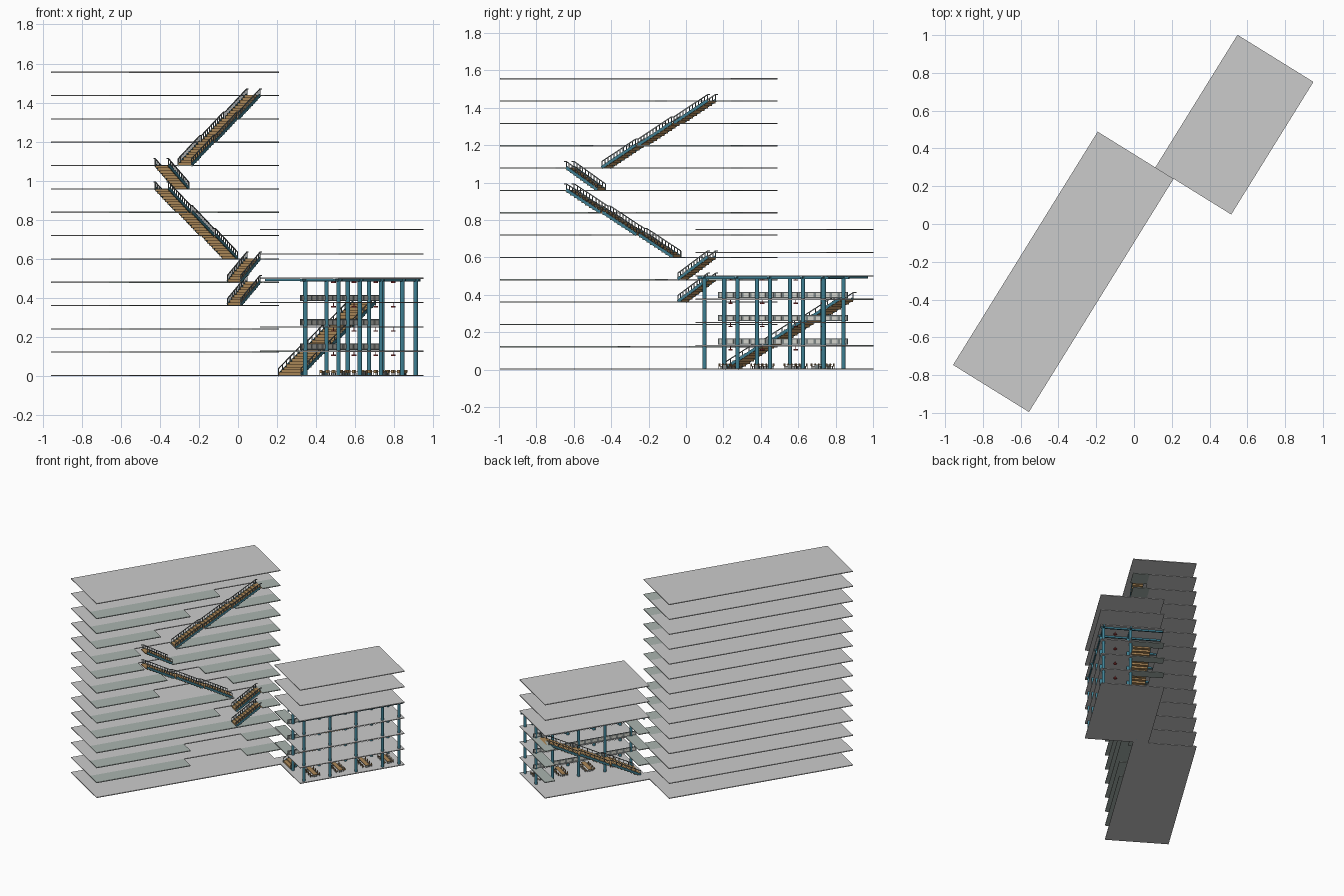
import bpy, bmesh, math
from mathutils import Vector, Matrix

if "Cube" in bpy.data.objects:
    bpy.data.objects.remove(bpy.data.objects["Cube"])

# Local frame: X runs along the buildings, Y across them; all parts are turned together
ANGLE = math.radians(58.2)
U0, UM, U1 = -1.139, 0.314, 1.140          # tower start, shared end line, annex end
T_STEP, A_STEP, THICK = 0.1194, 0.1245, 0.006


def material(name, rgb):
    m = bpy.data.materials.new(name)
    m.diffuse_color = (*rgb, 1)
    m.use_nodes = True
    m.node_tree.nodes["Principled BSDF"].inputs["Base Color"].default_value = m.diffuse_color
    return m


GREEN = material("sage_floor", (0.40, 0.46, 0.43))
WOOD = material("timber", (0.42, 0.25, 0.10))
TEAL = material("teal_steel", (0.05, 0.22, 0.30))
RAIL = material("rail_grey", (0.22, 0.25, 0.25))
PALE = material("pale_panel", (0.70, 0.70, 0.64))
RED = material("red_lamp", (0.45, 0.05, 0.05))


class Part:
    """Collects boxes, bars and rods into one named object."""

    def __init__(self, name, mat=None):
        self.name, self.mat, self.bm = name, mat, bmesh.new()

    def box(self, u0, u1, w0, w1, z0, z1):
        m = Matrix.Translation(((u0 + u1) / 2, (w0 + w1) / 2, (z0 + z1) / 2))
        m = m @ Matrix.Diagonal((u1 - u0, w1 - w0, z1 - z0, 1))
        bmesh.ops.create_cube(self.bm, size=1, matrix=m)

    def bar(self, a, b, width, depth):
        a, b = Vector(a), Vector(b)
        d = b - a
        rot = d.to_track_quat('X', 'Z').to_matrix().to_4x4()
        m = Matrix.Translation((a + b) / 2) @ rot @ Matrix.Diagonal((d.length, width, depth, 1))
        bmesh.ops.create_cube(self.bm, size=1, matrix=m)

    def rod(self, u, w, z0, z1, r, sides=12):
        bmesh.ops.create_cone(self.bm, cap_ends=True, segments=sides, radius1=r, radius2=r,
                              depth=z1 - z0, matrix=Matrix.Translation((u, w, (z0 + z1) / 2)))

    def finish(self):
        me = bpy.data.meshes.new(self.name)
        self.bm.to_mesh(me)
        self.bm.free()
        if self.mat:
            me.materials.append(self.mat)
        ob = bpy.data.objects.new(self.name, me)
        ob.rotation_euler.z = ANGLE
        bpy.context.collection.objects.link(ob)


# Tower floors: main slab plus a front strip with stair voids cut from it
voids = {1: (-0.397, 0.05), 2: (-0.397, 0.05), 4: (-0.16, 0.173), 5: (-0.05, 0.173),
         6: (-0.64, -0.06), 7: (-0.58, -0.28), 8: (-0.76, -0.54), 9: (-0.79, -0.51),
         10: (-0.63, -0.28), 11: (-0.397, -0.04), 12: (-0.163, 0.173)}
slabs = Part("tower_floors")
strips = Part("tower_front_strips", GREEN)
for k in range(14):
    z = k * T_STEP
    if k in (0, 13):
        slabs.box(U0, UM, -0.052, 0.421, z, z + THICK)
        continue
    slabs.box(U0, UM, 0.071, 0.421, z, z + THICK)
    a, b = voids.get(k, (UM, UM))
    strips.box(U0, a, -0.052, 0.071, z, z + THICK)
    if b < UM:
        strips.box(b, UM, -0.052, 0.071, z, z + THICK)
slabs.finish()
strips.finish()

# Annex floors: open atrium at the back of levels 1 to 3
floors = Part("annex_floors")
ends = Part("annex_end_landings", GREEN)
for k in range(7):
    z = k * A_STEP
    if k in (1, 2, 3):
        floors.box(UM, U1, -0.411, -0.18, z, z + THICK)
        ends.box(UM, 0.40, -0.18, 0.062, z, z + THICK)
        ends.box(1.06, U1, -0.18, 0.062, z, z + THICK)
    else:
        floors.box(UM, U1, -0.411, 0.062, z, z + THICK)
floors.finish()
ends.finish()

# Annex steel frame
cols = Part("annex_columns", TEAL)
beams = Part("annex_beams", TEAL)
COL_U = (0.355, 0.562, 0.768, 0.975, 1.105)
top = 4 * A_STEP
for w in (-0.385, -0.185):
    for u in COL_U:
        cols.rod(u, w, THICK, top, 0.011)
    beams.box(UM, U1, w - 0.006, w + 0.006, top - 0.014, top)
for u in COL_U:
    beams.box(u - 0.006, u + 0.006, -0.405, 0.055, top - 0.012, top)
cols.finish()
beams.finish()

# Stairs
treads = Part("stair_treads", WOOD)
stringers = Part("stair_stringers", TEAL)
posts = Part("stair_balusters", RAIL)
rails = Part("stair_handrails", RAIL)


def stair(u_low, u_high, level, flights, step, w0, w1, n=9, gap=0.015, post_n=11, h=0.032):
    pitch = (u_high - u_low) / flights
    s = math.copysign(1, pitch)
    for f in range(flights):
        a = u_low + f * pitch
        b = a + pitch - s * gap
        z0 = (level + f) * step + THICK
        rise, run = step / n, (b - a) / n
        for i in range(n):
            x0, x1 = sorted((a + i * run, a + (i + 1) * run))
            treads.box(x0, x1, w0, w1, z0 + i * rise - 0.003, z0 + (i + 1) * rise)
        # landing at the head of the flight
        x0, x1 = sorted((b, a + pitch))
        treads.box(x0, x1, w0, w1, z0 + step - 0.006, z0 + step)
        for w in (w0, w1):
            stringers.bar((a, w, z0), (b, w, z0 + step), 0.004, 0.016)
            rails.bar((a, w, z0 + h), (b, w, z0 + step + h), 0.004, 0.005)
            rails.bar((b, w, z0 + step + h), (a + pitch, w, z0 + step + h), 0.004, 0.005)
            for i in range(post_n + 1):
                t = i / post_n
                u, z = a + (b - a) * t, z0 + step * t
                posts.box(u - 0.002, u + 0.002, w - 0.002, w + 0.002, z, z + h)


for lo, hi, level, n in ((-0.508, 0.173, 9, 3), (-0.535, -0.746, 8, 1), (-0.061, -0.746, 5, 3),
                         (-0.03, 0.173, 4, 1), (-0.03, 0.173, 3, 1)):
    stair(lo, hi, level, n, T_STEP, -0.035, 0.045)
stair(0.345, 1.09, 0, 3, A_STEP, -0.165, -0.03, gap=0.02, post_n=6)
for p in (treads, stringers, posts, rails):
    p.finish()

# Atrium balcony fronts with pale infill panels
guard = Part("balcony_guard", RAIL)
panels = Part("balcony_panels", PALE)
lamps = Part("pendant_lamps", RED)
for k in (1, 2, 3):
    z = k * A_STEP + THICK
    guard.box(UM, 1.13, -0.182, -0.178, z + 0.004, z + 0.036)
    for i in range(16):
        u = UM + 0.012 + i * 0.0505
        panels.box(u, u + 0.034, -0.185, -0.175, z + 0.010, z + 0.030)
for k in (1, 2, 3, 4):
    z = k * A_STEP
    for u in (0.46, 0.66, 0.87, 1.04):
        lamps.rod(u, -0.29, z - 0.015, z, 0.002, 6)
        lamps.rod(u, -0.29, z - 0.022, z - 0.015, 0.012, 10)
for p in (guard, panels, lamps):
    p.finish()

# Ground floor tables and chairs
tables = Part("tables", WOOD)
chairs = Part("chairs", WOOD)
legs = Part("furniture_legs", RAIL)
for u in (0.46, 0.66, 0.87, 1.04):
    tables.box(u - 0.016, u + 0.016, -0.36, -0.22, 0.024, 0.027)
    for w in (-0.35, -0.23):
        legs.box(u - 0.012, u + 0.012, w - 0.002, w + 0.002, THICK, 0.024)
    for s in (-1, 1):
        for i in range(4):
            w, c = -0.344 + i * 0.036, u + s * 0.028
            chairs.box(c - 0.008, c + 0.008, w - 0.008, w + 0.008, 0.016, 0.018)
            back = c + s * 0.008
            chairs.box(back - 0.001, back + 0.001, w - 0.008, w + 0.008, 0.018, 0.032)
            for du in (-0.007, 0.007):
                for dw in (-0.007, 0.007):
                    legs.box(c + du - 0.001, c + du + 0.001, w + dw - 0.001, w + dw + 0.001,
                             THICK, 0.016)
for p in (tables, chairs, legs):
    p.finish()
